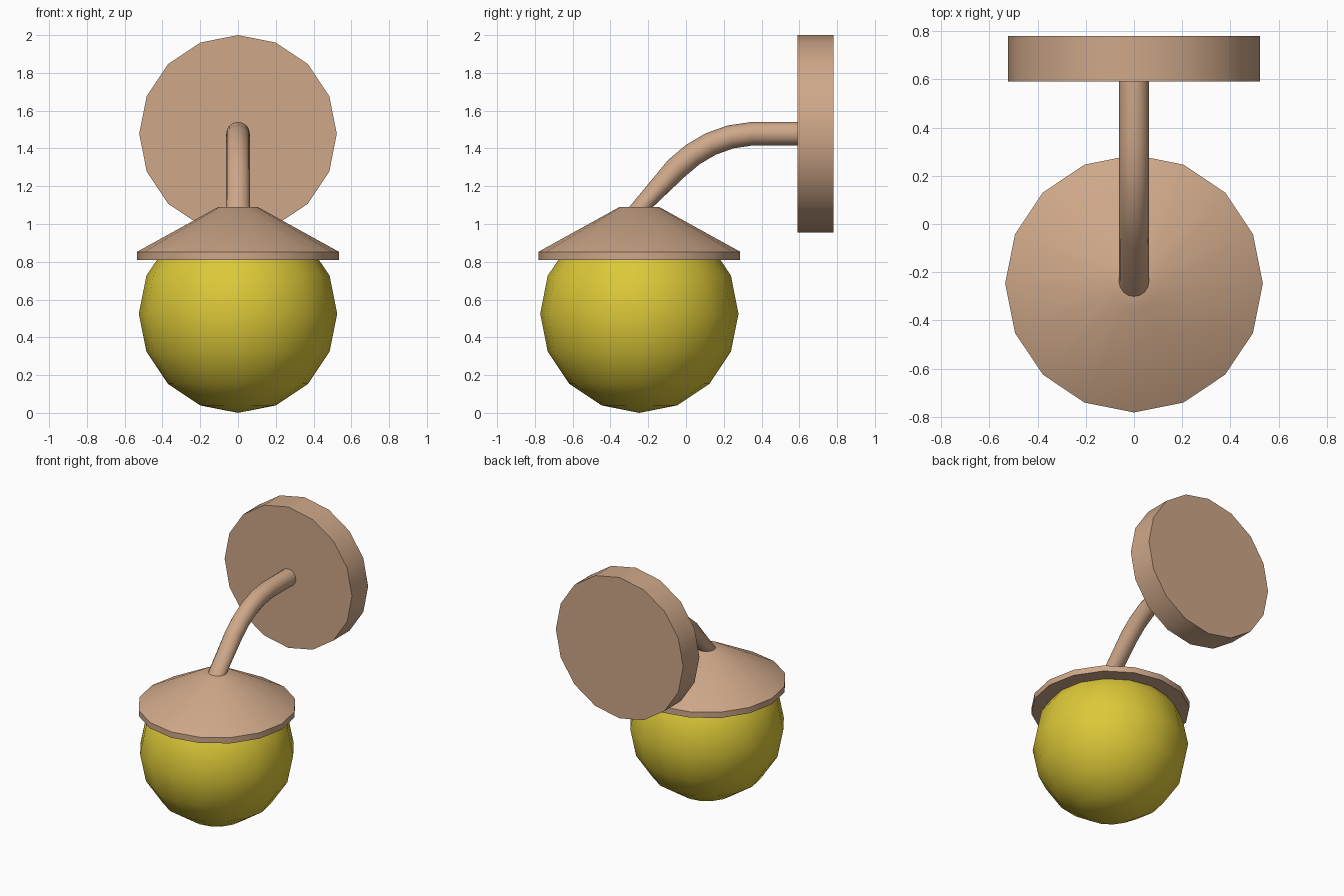
import bpy, bmesh
from math import radians, pi, cos, sin
from mathutils import Vector

if "Cube" in bpy.data.objects:
    bpy.data.objects.remove(bpy.data.objects["Cube"])

SIDES = 16
LAMP_Y = -0.247


def material(name, rgb):
    m = bpy.data.materials.new(name)
    m.diffuse_color = (*rgb, 1)
    m.use_nodes = True
    m.node_tree.nodes["Principled BSDF"].inputs["Base Color"].default_value = m.diffuse_color
    return m


copper = material("copper", (0.62, 0.39, 0.25))
yellow = material("yellow_glass", (0.72, 0.58, 0.04))


def finish(obj, name, mat):
    obj.name = name
    obj.data.materials.clear()
    obj.data.materials.append(mat)
    bpy.ops.object.select_all(action='DESELECT')
    obj.select_set(True)
    bpy.context.view_layer.objects.active = obj
    bpy.ops.object.shade_smooth_by_angle(angle=radians(35))


def loft(name, rings, mat):
    """Skin circular rings given as (centre, normal angle in the yz plane, radius)."""
    bm = bmesh.new()
    loops = []
    for (y, z), angle, r in rings:
        u, v = Vector((1, 0, 0)), Vector((0, -sin(angle), cos(angle)))
        centre = Vector((0, y, z))
        loops.append([bm.verts.new(centre + r * (u * cos(t) + v * sin(t)))
                      for t in (2 * pi * i / SIDES for i in range(SIDES))])
    for a, b in zip(loops, loops[1:]):
        for i in range(SIDES):
            j = (i + 1) % SIDES
            bm.faces.new((a[i], a[j], b[j], b[i]))
    bm.faces.new(loops[0])
    bm.faces.new(loops[-1])
    bmesh.ops.recalc_face_normals(bm, faces=bm.faces[:])
    me = bpy.data.meshes.new(name)
    bm.to_mesh(me)
    bm.free()
    obj = bpy.data.objects.new(name, me)
    bpy.context.collection.objects.link(obj)
    finish(obj, name, mat)


# round wall plate
loft("wall_plate", [((0.59, 1.477), 0, 0.523), ((0.78, 1.477), 0, 0.523)], copper)

# bent arm: horizontal ring on the shade, upright rings at the wall
path = [(-0.238, 1.09, 90, ), (-0.05, 1.295, 45), (0.035, 1.367, 36),
        (0.13, 1.423, 26), (0.235, 1.461, 13), (0.35, 1.478, 0), (0.6, 1.478, 0)]
loft("arm", [((y, z), radians(a), 0.0625) for y, z, a in path], copper)

# conical shade with a short rim
shade = [(0.81, 0.534), (0.853, 0.534), (1.09, 0.105)]
loft("shade", [((LAMP_Y, z), pi / 2, r) for z, r in shade], copper)

# globe
bpy.ops.mesh.primitive_uv_sphere_add(segments=SIDES, ring_count=SIDES // 2,
                                     radius=0.525, location=(0, LAMP_Y, 0.525))
finish(bpy.context.object, "globe", yellow)
